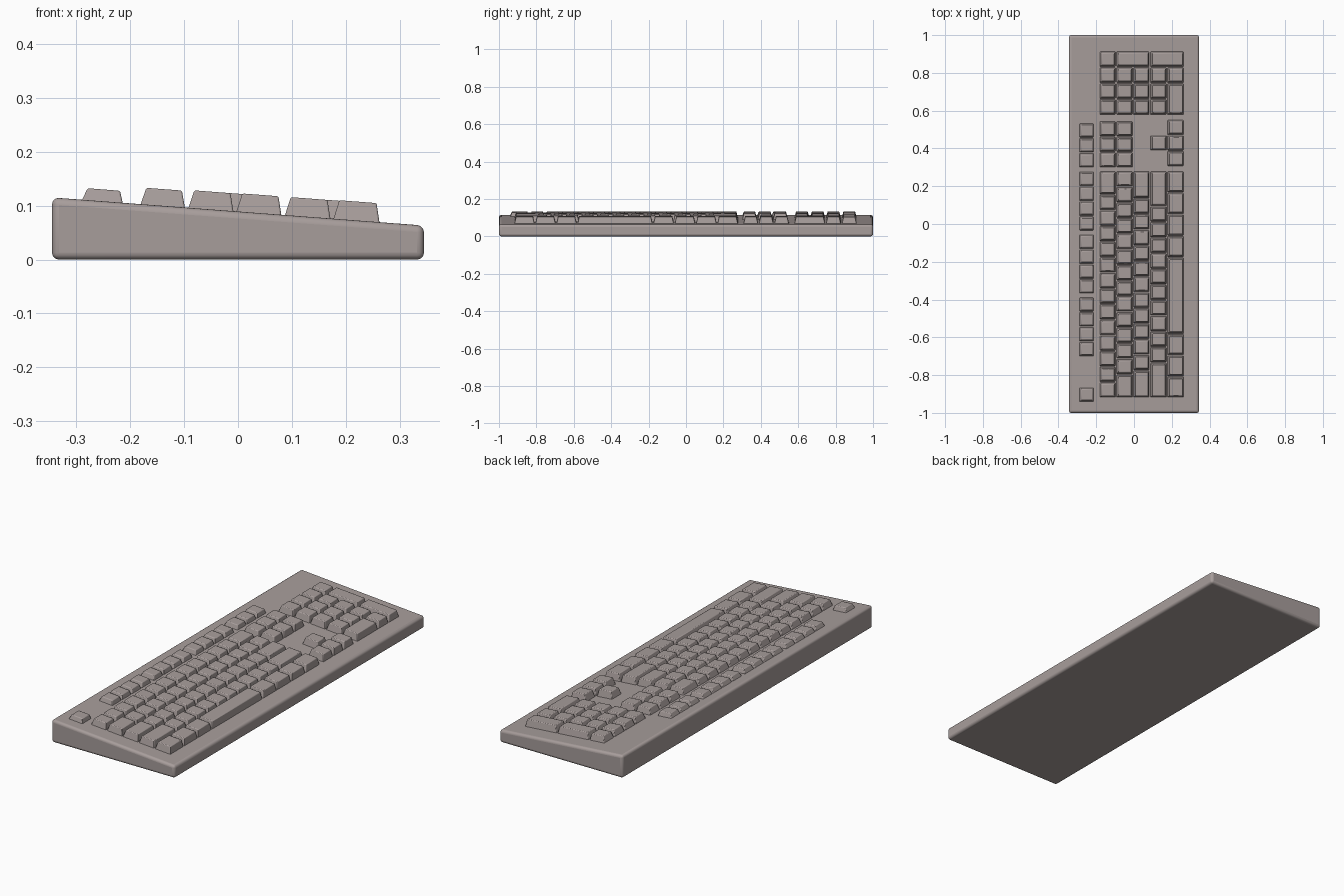
import bpy, bmesh

if "Cube" in bpy.data.objects:
    bpy.data.objects.remove(bpy.data.objects["Cube"])

mat = bpy.data.materials.new("warm grey plastic")
mat.diffuse_color = (0.39, 0.34, 0.33, 1)
mat.use_nodes = True
mat.node_tree.nodes["Principled BSDF"].inputs["Base Color"].default_value = mat.diffuse_color


def surf(x):
    """Height of the sloping case top."""
    return 0.0892 - 0.0755 * x


def finish(bm, name, bevel, segments):
    bmesh.ops.recalc_face_normals(bm, faces=bm.faces[:])
    me = bpy.data.meshes.new(name)
    bm.to_mesh(me)
    bm.free()
    ob = bpy.data.objects.new(name, me)
    bpy.context.collection.objects.link(ob)
    me.materials.append(mat)
    m = ob.modifiers.new("rounded edges", 'BEVEL')
    m.width = bevel
    m.segments = segments
    m.limit_method = 'ANGLE'
    bpy.ops.object.select_all(action='DESELECT')
    ob.select_set(True)
    bpy.context.view_layer.objects.active = ob
    bpy.ops.object.shade_smooth_by_angle()
    return ob


def hexa(bm, bottom, top):
    """Six-sided block from two four-point loops."""
    b = [bm.verts.new(p) for p in bottom]
    t = [bm.verts.new(p) for p in top]
    bm.faces.new(b[::-1])
    bm.faces.new(t)
    for i in range(4):
        j = (i + 1) % 4
        bm.faces.new((b[i], b[j], t[j], t[i]))


def rect(x0, x1, y0, y1, z):
    return [(x, y, z(x)) for x, y in ((x0, y0), (x1, y0), (x1, y1), (x0, y1))]


# Wedge-shaped case
bm = bmesh.new()
hexa(bm, rect(-0.345, 0.345, -1, 1, lambda x: 0), rect(-0.345, 0.345, -1, 1, surf))
finish(bm, "case", 0.013, 4)

# Key rows: x start, x end, height above the case
ROWS = [(-0.291, -0.213, 0.022), (-0.182, -0.098, 0.031), (-0.093, -0.008, 0.033),
        (-0.004, 0.081, 0.034), (0.086, 0.172, 0.034), (0.176, 0.263, 0.035)]
GAP = 0.002


def key(bm, r, y0, y1, r_end=None):
    """Tapered key cap on row r, optionally spanning to row r_end."""
    x0, x1, h = ROWS[r]
    if r_end is not None:
        x1 = ROWS[r_end][1]
    y0, y1 = y0 + GAP, y1 - GAP
    hexa(bm, rect(x0, x1, y0, y1, lambda x: surf(x) - 0.004),
         rect(x0 + 0.012, x1 - 0.006, y0 + 0.009, y1 - 0.009, lambda x: surf(x) + h))


def run(bm, r, y, widths, unit):
    """Keys laid end to end from y; widths in key units."""
    for w in widths:
        key(bm, r, y, y + w * unit)
        y += w * unit


# Function keys
bm = bmesh.new()
for y, n in ((-0.943, 1), (-0.702, 4), (-0.37, 4), (-0.037, 4), (0.298, 3)):
    run(bm, 0, y, [1] * n, 0.0788)
finish(bm, "function_keys", 0.003, 2)

# Main block
bm = bmesh.new()
U = 1.2 / 14.5
run(bm, 1, -0.92, [1] * 13 + [1.5], U)
run(bm, 2, -0.92, [1.5] + [1] * 12 + [1], U)
run(bm, 3, -0.92, [1.75] + [1] * 11 + [1.75], U)
run(bm, 4, -0.92, [2.25] + [1] * 10 + [2.25], U)
run(bm, 5, -0.92, [1.36, 1.36, 1.36, 4.9, 1.38, 1.38, 1.38, 1.38], U)
finish(bm, "main_keys", 0.003, 2)

# Navigation and arrow keys
bm = bmesh.new()
for r in (1, 2, 5):
    run(bm, r, 0.298 if r < 5 else 0.305, [1] * 3, 0.0825)
key(bm, 4, 0.3875, 0.47)
finish(bm, "navigation_keys", 0.003, 2)

# Number pad
bm = bmesh.new()
P, Y = 0.0845, 0.577
for r in (1, 2, 3, 4):
    run(bm, r, Y, [1] * 3, P)
run(bm, 5, Y, [2, 1], P)
key(bm, 1, Y + 3 * P, Y + 4 * P)
key(bm, 2, Y + 3 * P, Y + 4 * P, 3)
key(bm, 4, Y + 3 * P, Y + 4 * P, 5)
finish(bm, "number_pad_keys", 0.003, 2)
